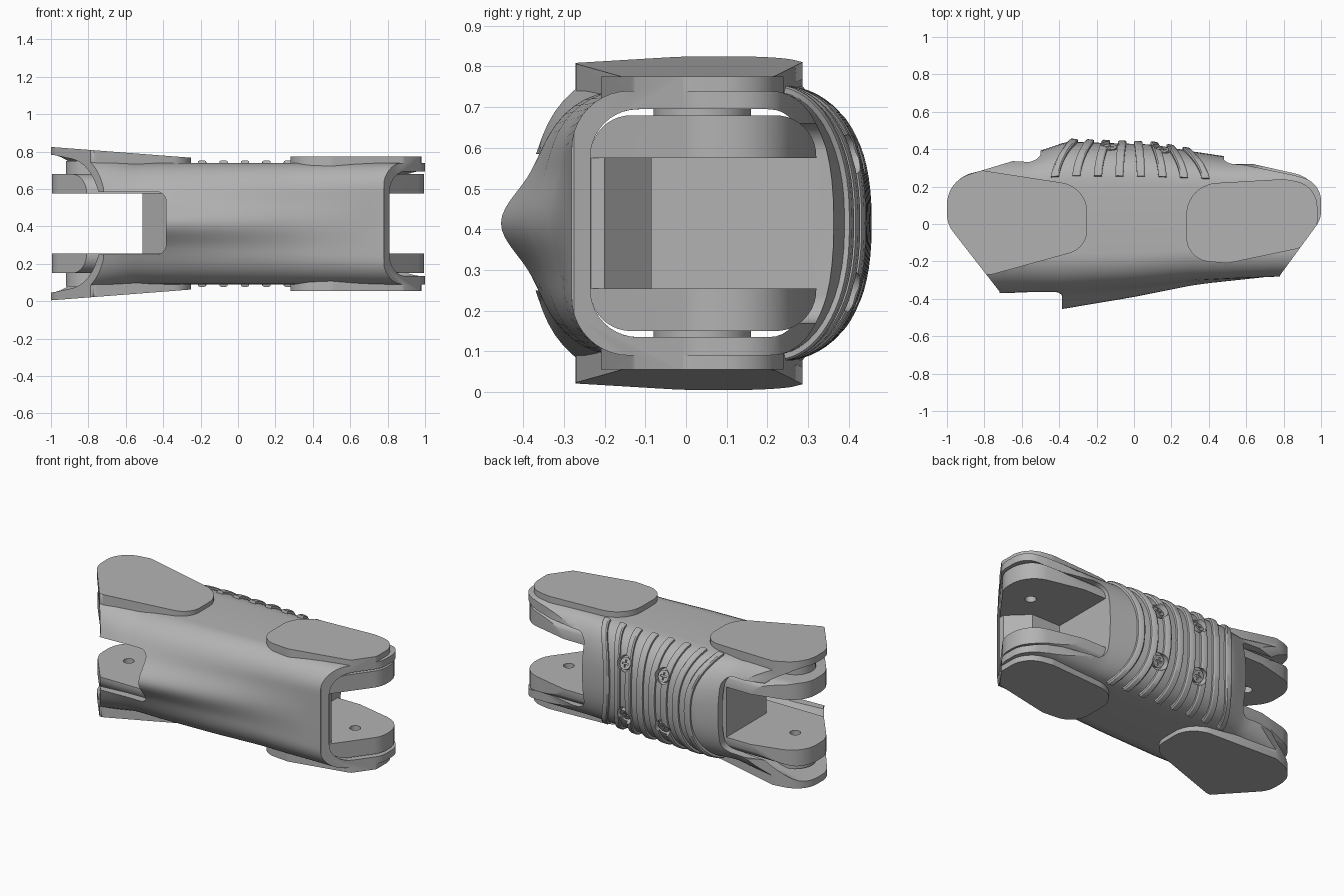
import bpy, bmesh, math
from mathutils import Vector, Matrix

if "Cube" in bpy.data.objects:
    bpy.data.objects.remove(bpy.data.objects["Cube"], do_unlink=True)

MID = 0.415  # height of the mirror plane between the two sides
grey = bpy.data.materials.new("satin grey")
grey.use_nodes = True
grey.diffuse_color = (0.45, 0.45, 0.45, 1)
grey.node_tree.nodes["Principled BSDF"].inputs["Base Color"].default_value = (0.45, 0.45, 0.45, 1)


def finish(bm, name):
    bmesh.ops.recalc_face_normals(bm, faces=bm.faces[:])
    mesh = bpy.data.meshes.new(name)
    bm.to_mesh(mesh)
    bm.free()
    mesh.materials.append(grey)
    obj = bpy.data.objects.new(name, mesh)
    bpy.context.collection.objects.link(obj)
    return obj


def loft(bm, rings):
    rows = [[bm.verts.new(p) for p in ring] for ring in rings]
    n = len(rows[0])
    for a, b in zip(rows, rows[1:]):
        for i in range(n):
            bm.faces.new((a[i], a[(i + 1) % n], b[(i + 1) % n], b[i]))
    bm.faces.new(rows[0])
    bm.faces.new(rows[-1])


def fillet(corners):
    """Polygon from (x, y, radius) corners, with rounded corners."""
    out = []
    for i, (x, y, r) in enumerate(corners):
        p = Vector((x, y))
        if not r:
            out.append(p)
            continue
        u = (Vector(corners[i - 1][:2]) - p).normalized()
        v = (Vector(corners[(i + 1) % len(corners)][:2]) - p).normalized()
        half = u.angle(v) / 2
        centre = p + (u + v).normalized() * (r / math.sin(half))
        start = p + u * (r / math.tan(half)) - centre
        end = p + v * (r / math.tan(half)) - centre
        sweep = start.angle_signed(end)
        for k in range(11):
            out.append(centre + Matrix.Rotation(-sweep * k / 10, 2) @ start)
    return out


def prism(name, corners, lo, hi, axis="z"):
    place = {"z": lambda p, t: (p.x, p.y, t), "y": lambda p, t: (p.x, t, p.y),
             "x": lambda p, t: (t, p.x, p.y)}[axis]
    bm = bmesh.new()
    pts = fillet(corners)
    loft(bm, [[place(p, t) for p in pts] for t in (lo, hi)])
    return finish(bm, name)


def cylinder(name, centre, radius, depth, axis=(0, 0, 1)):
    bm = bmesh.new()
    turn = Vector((0, 0, 1)).rotation_difference(Vector(axis)).to_matrix().to_4x4()
    bmesh.ops.create_cone(bm, cap_ends=True, segments=32, radius1=radius, radius2=radius,
                          depth=depth, matrix=Matrix.Translation(centre) @ turn)
    return finish(bm, name)


def boolean(obj, tool, op="DIFFERENCE", keep=False):
    mod = obj.modifiers.new("cut", "BOOLEAN")
    mod.object, mod.operation, mod.solver = tool, op, "EXACT"
    bpy.context.view_layer.objects.active = obj
    bpy.ops.object.modifier_apply(modifier=mod.name)
    if not keep:
        bpy.data.objects.remove(tool, do_unlink=True)


def table(x, *keys):
    if x <= keys[0][0]:
        return keys[0][1]
    for (a, va), (b, vb) in zip(keys, keys[1:]):
        if x <= b:
            return va + (vb - va) * (x - a) / (b - a)
    return keys[-1][1]


# Cross-section rules of the shell along its length
def half_height(x):
    return table(x, (-1, .40), (-.8, .365), (-.55, .325), (1, .325))


def back_point(x, a, d=0.0):
    """Point on the domed back, at angle a from the middle, raised by d."""
    top = table(x, (-.55, .375), (-.36, .44), (.1, .425), (.3, .39), (.5, .36))
    c, s = max(math.cos(a), 0), math.sin(a)
    y = .2 + (top + d - .2) * c ** .83
    return Vector((x, y, MID + (half_height(x) + d) * math.copysign(abs(s) ** .83, s)))


def section(x, d):
    pts = [back_point(x, math.radians(-90 + 7.5 * k), -d) for k in range(25)]
    h = half_height(x) - d
    front = table(x, (-.72, -.36), (-.38, -.355), (0, -.33), (.3, -.30), (.8, -.28)) + d
    r = table(x, (-.5, .2), (.8, .14)) - d * .5
    bulge = table(x, (-.39, .10), (0, .06), (.4, .02), (.7, 0))
    side = [(front + r - r * math.sin(t), h - r + r * math.cos(t))
            for t in [math.pi / 2 * k / 10 for k in range(11)]]
    side += [(front, (h - r) * (1 - k / 7)) for k in range(1, 8)]
    side += [(y, -z) for y, z in side[-2::-1]]
    return pts + [Vector((x, y - bulge * math.exp(-(z / .11) ** 2), MID + z)) for y, z in side]


def tube(name, inset):
    bm = bmesh.new()
    loft(bm, [section(x, inset(x)) for x in [-1.05 + .035 * k for k in range(61)]])
    return finish(bm, name)


# Raised oval pads on both sides of each end
def pad(name, corners, height, slope, sign):
    bm = bmesh.new()
    pts = fillet(corners)
    loft(bm, [[(p.x, p.y, .27) for p in pts],
              [(p.x, p.y, height - MID - slope * (p.x + .35)) for p in pts]])
    bm.faces.ensure_lookup_table()
    bmesh.ops.bevel(bm, geom=bm.faces[-1].edges[:], offset=.035, segments=4,
                    profile=.5, affect="EDGES")
    bmesh.ops.transform(bm, verts=bm.verts[:],
                        matrix=Matrix.Translation((0, 0, MID)) @ Matrix.Diagonal((1, 1, sign, 1)))
    return finish(bm, name)


shell = tube("outer_shell", lambda x: 0)
wide_pad = [(-1.2, -.29, 0), (-.76, -.27, .1), (-.25, -.13, .13), (-.25, .2, .16),
            (-.9, .3, 0), (-1.2, .3, 0)]
narrow_pad = [(.28, -.19, .13), (.5, -.21, .1), (.98, -.11, .15), (.98, .21, .14),
              (.8, .24, .1), (.28, .21, .17)]
for sign in (1, -1):
    boolean(shell, pad("wide_pad", wide_pad, .775, .077, sign), "UNION")
    boolean(shell, pad("narrow_pad", narrow_pad, .775, 0, sign), "UNION")
outline = [(-.72, -.6, 0), (-.72, -.36, 0), (-1, .0, .16), (-1, .23, .17), (-.52, .375, 0),
           (-.4, .6, 0), (.35, .6, 0), (.5, .335, 0), (.86, .26, .1), (1, .22, .13),
           (1, .025, .13), (.78, -.275, 0), (.78, -.6, 0)]
boolean(shell, prism("outline", outline, -.2, 1.1), "INTERSECT")
boolean(shell, tube("hollow", lambda x: table(x, (-1, .03), (-.6, .045))))
# Front notch, and the open backs of both ends
boolean(shell, prism("notch", [(-1.2, .25, 0), (-.385, .25, .05), (-.385, .585, .05),
                               (-1.2, .585, 0)], -.6, -.1, "y"))
for x in (-.5, .48):
    far = math.copysign(1.2, x)
    boolean(shell, prism("back_opening", [(x, .17, .07), (far, .17, 0), (far, .66, 0),
                                          (x, .66, .07)], .1, .6, "y"))

# Inner frame with a fork at each end
frame = prism("inner_frame", [(-.235, .15, .1), (.32, .15, .1), (.32, .68, .1),
                              (-.235, .68, .1)], -1.05, 1.05, "x")
plan = [(-.995, .0, .17), (-.995, .24, .17), (-.6, .34, 0), (.55, .34, 0), (.995, .24, .17),
        (.995, .03, .15), (.78, -.26, 0), (-.79, -.26, 0)]
boolean(frame, prism("frame_plan", plan, 0, 1), "INTERSECT")
boolean(frame, prism("left_gap", [(.48, .6, 0), (.48, -.085, 0), (.68, -.085, 0), (.8, -.2, 0),
                                  (.8, -.6, 0), (1.2, -.6, 0), (1.2, .6, 0)], .255, .575))
boolean(frame, prism("right_gap", [(-.51, .6, 0), (-.51, -.085, 0), (-.37, -.24, 0),
                                   (-.37, -.6, 0), (-1.2, -.6, 0), (-1.2, .6, 0)], .255, .575))
for x in (-.8, .8):
    boolean(frame, cylinder("pivot_hole", (x, .04, MID), .032, 1))
for z in (.12, .71):
    cylinder("pivot_boss", (-.8, .04, z), .12, .08)

# Curved grip ribs wrapped over the back
bm = bmesh.new()
for k in range(8):
    rings = []
    for j in range(33):
        a = math.radians(-80 + 5 * j)
        x = -.02 + (k - 3.5) * (.086 + .03 * math.sin(a) ** 2)
        rings.append([back_point(x + w, a, d)
                      for w, d in ((-.022, -.012), (-.022, .012), (-.014, .017),
                                   (.014, .017), (.022, .012), (.022, -.012))])
    loft(bm, rings)
ribs = finish(bm, "grip_ribs")

# Recessed cross-head screws in the back
for x in (-.13, .15):
    for s in (-1, 1):
        seat = back_point(x, math.radians(26 * s))
        out = Vector((0, math.cos(.45), s * math.sin(.45)))
        well = cylinder("screw_well", seat + out * .02, .05, .09, out)
        boolean(shell, well, keep=True)
        boolean(ribs, well)
        head = cylinder("screw_head", seat - out * .015, .036, .03, out)
        turn = Vector((0, 0, 1)).rotation_difference(out).to_matrix().to_4x4()
        for size in ((.045, .009, .02, 1), (.009, .045, .02, 1)):
            slot = bmesh.new()
            bmesh.ops.create_cube(slot, size=1, matrix=Matrix.Translation(seat) @ turn
                                  @ Matrix.Diagonal(size))
            boolean(head, finish(slot, "slot"))

# Smooth shading with sharp edges kept
for obj in bpy.context.collection.objects:
    if obj.type == "MESH" and grey.name in obj.data.materials:
        bpy.ops.object.select_all(action="DESELECT")
        obj.select_set(True)
        bpy.context.view_layer.objects.active = obj
        bpy.ops.object.shade_smooth_by_angle(angle=math.radians(32))
